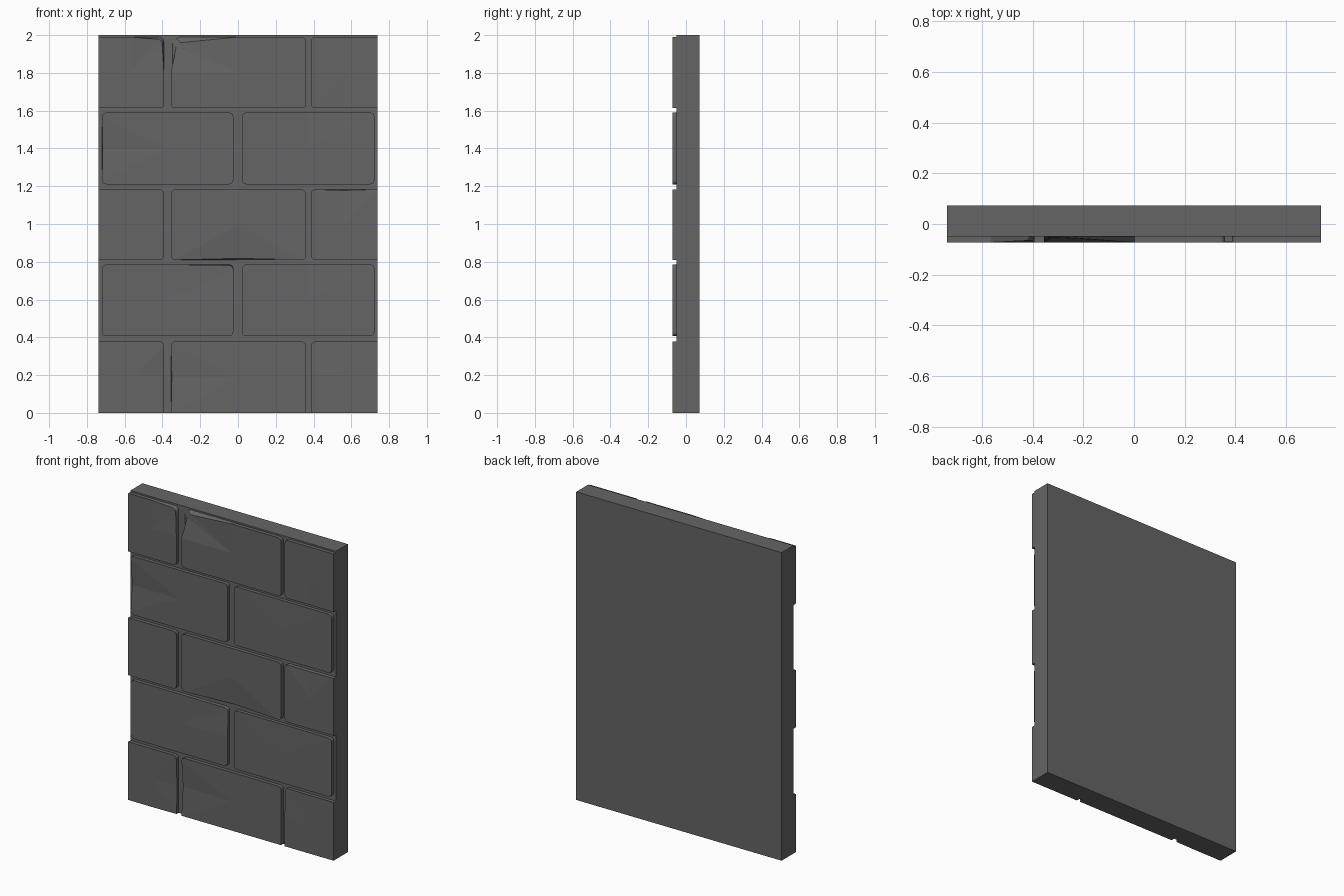
import bpy, bmesh, math

if "Cube" in bpy.data.objects:
    bpy.data.objects.remove(bpy.data.objects["Cube"])

W, FRONT, BACK, MORTAR = 0.7375, -0.0725, 0.0725, -0.049

stone = bpy.data.materials.new("dark_grey_stone")
stone.diffuse_color = (0.13, 0.13, 0.13, 1)
stone.use_nodes = True
stone.node_tree.nodes["Principled BSDF"].inputs["Base Color"].default_value = stone.diffuse_color


def finish(bm, name):
    bmesh.ops.recalc_face_normals(bm, faces=bm.faces[:])
    me = bpy.data.meshes.new(name)
    bm.to_mesh(me)
    bm.free()
    me.materials.append(stone)
    ob = bpy.data.objects.new(name, me)
    bpy.context.collection.objects.link(ob)


def outline(x0, x1, z0, z1):
    """Rounded rectangle with edge midpoints; corners on the wall border stay square."""
    xm, zm, r = (x0 + x1) / 2, (z0 + z1) / 2, 0.022
    pts = []
    corners = [(x1, z1, 0, (xm, z1)), (x0, z1, 90, (x0, zm)),
               (x0, z0, 180, (xm, z0)), (x1, z0, 270, (x1, zm))]
    for cx, cz, start, after in corners:
        if abs(cx) > W - 0.001 or cz < 0.001:
            pts.append((cx, cz))
        else:
            ox = cx - math.copysign(r, cx - xm)
            oz = cz - math.copysign(r, cz - zm)
            for i in range(4):
                a = math.radians(start + 30 * i)
                pts.append((ox + r * math.cos(a), oz + r * math.sin(a)))
        # midpoint of the side that follows this corner
        pts.append(after)
    return pts


def brick(name, x0, x1, z0, z1, dents=()):
    """dents: (side x, side z, shift x, shift z, depth) with sides -1, 0 or 1."""
    bm = bmesh.new()
    xm, zm = (x0 + x1) / 2, (z0 + z1) / 2
    ring_f, ring_b = [], []
    for x, z in outline(x0, x1, z0, z1):
        y, fx, fz = FRONT, x, z
        for sx, sz, dx, dz, depth in dents:
            px, pz = xm + sx * (x1 - x0) / 2, zm + sz * (z1 - z0) / 2
            if math.hypot(x - px, z - pz) < 0.03:
                fx, fz, y = fx + dx, fz + dz, y + depth
        ring_f.append(bm.verts.new((fx, y, fz)))
        ring_b.append(bm.verts.new((x, MORTAR + 0.002, z)))
    centre = bm.verts.new((xm, FRONT, zm))
    n = len(ring_f)
    for i in range(n):
        j = (i + 1) % n
        bm.faces.new((ring_f[i], ring_f[j], centre))
        bm.faces.new((ring_f[i], ring_b[i], ring_b[j], ring_f[j]))
    bm.faces.new(ring_b)
    finish(bm, name)


# mortar slab behind the bricks
bm = bmesh.new()
bmesh.ops.create_cube(bm, size=1)
for v in bm.verts:
    v.co = (2 * W * v.co.x, BACK if v.co.y > 0 else MORTAR, v.co.z + 0.5)
    v.co.z *= 2
finish(bm, "mortar_slab")

# courses of bricks, alternating three and two per row
rows = [(0.0, 0.378), (0.406, 0.786), (0.81, 1.183), (1.21, 1.59), (1.613, 1.99)]
three = [(-W, -0.392), (-0.355, 0.36), (0.386, W)]
two = [(-0.72, -0.025), (0.021, 0.722)]

# chipped edges and corners, keyed by (row, brick)
chips = {
    (0, 0): [(1, 0, 0, 0, 0.006), (1, -1, 0, 0, 0.003)],
    (0, 1): [(-1, 0, 0.005, 0, 0.008)],
    (0, 2): [(-1, 1, 0, 0, 0.003)],
    (1, 0): [(1, 1, 0, -0.005, 0.007)],
    (1, 1): [(0, 1, 0, 0, 0.002)],
    (2, 1): [(0, -1, 0, 0.008, 0.012)],
    (2, 2): [(0, 1, 0, -0.005, 0.006)],
    (3, 0): [(-1, 0, 0.004, 0, 0.010)],
    (3, 1): [(0, 1, 0, 0, 0.002)],
    (4, 0): [(1, 1, -0.01, -0.012, 0.007)],
    (4, 1): [(-1, 1, 0.028, -0.03, 0.019)],
    (4, 2): [(0, -1, 0, 0, 0.003)],
}
for r, (z0, z1) in enumerate(rows):
    for b, (x0, x1) in enumerate(two if r % 2 else three):
        brick(f"brick_row{r + 1}_{b + 1}", x0, x1, z0, z1, chips.get((r, b), ()))
